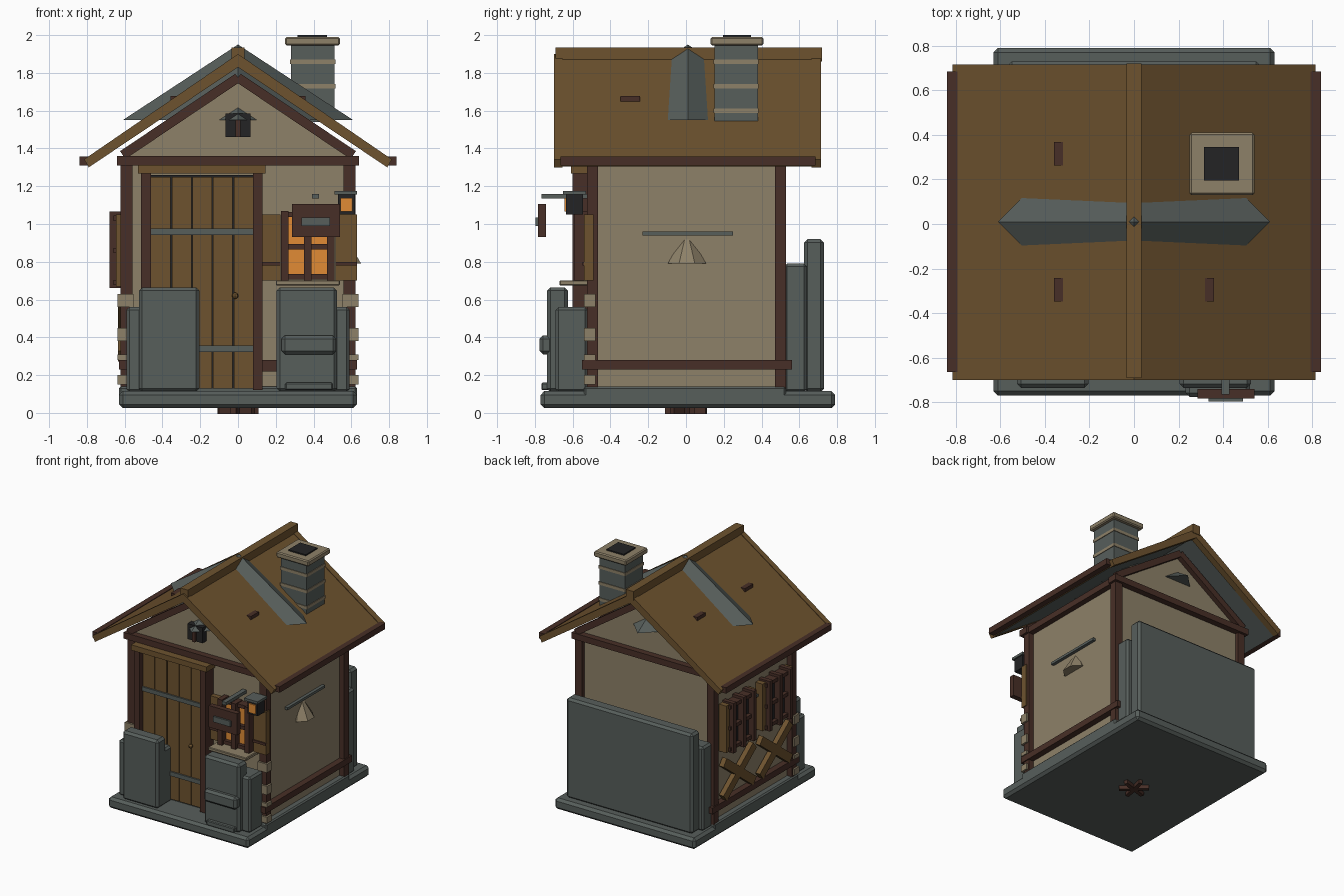
import bpy, bmesh, math
from mathutils import Vector


def material(name, rgb):
    m = bpy.data.materials.new(name)
    m.diffuse_color = (*rgb, 1)
    return m


STONE = material("grey stone", (0.095, 0.112, 0.105))
PLASTER = material("tan plaster", (0.27, 0.22, 0.14))
WOOD = material("brown wood", (0.155, 0.086, 0.028))
DARK = material("dark timber", (0.064, 0.028, 0.020))
GLOW = material("orange glow", (0.75, 0.26, 0.035))
BLACK = material("black", (0.017, 0.017, 0.018))


def finish(bm, name, mat, bevel=0):
    bmesh.ops.recalc_face_normals(bm, faces=bm.faces)
    me = bpy.data.meshes.new(name)
    bm.to_mesh(me)
    bm.free()
    me.materials.append(mat)
    ob = bpy.data.objects.new(name, me)
    bpy.context.collection.objects.link(ob)
    if bevel:
        mod = ob.modifiers.new("bevel", 'BEVEL')
        mod.width = bevel
        mod.segments = 1
    return ob


def box(name, x0, x1, y0, y1, z0, z1, mat, bevel=0):
    bm = bmesh.new()
    bmesh.ops.create_cube(bm, size=1)
    for v in bm.verts:
        v.co = ((x0 + x1) / 2 + v.co.x * (x1 - x0), (y0 + y1) / 2 + v.co.y * (y1 - y0),
                (z0 + z1) / 2 + v.co.z * (z1 - z0))
    return finish(bm, name, mat, bevel)


def profile(name, pts, y0, y1, mat):
    """Extrude an xz outline along y."""
    bm = bmesh.new()
    f = bm.faces.new([bm.verts.new((x, y0, z)) for x, z in pts])
    ext = bmesh.ops.extrude_face_region(bm, geom=[f])
    for v in ext["geom"]:
        if isinstance(v, bmesh.types.BMVert):
            v.co.y = y1
    return finish(bm, name, mat)


def beam(name, p, q, w, d, mat):
    """Square bar from p to q."""
    p, q = Vector(p), Vector(q)
    ob = box(name, -w / 2, w / 2, -d / 2, d / 2, -(q - p).length / 2, (q - p).length / 2, mat)
    ob.rotation_mode = 'QUATERNION'
    ob.rotation_quaternion = (q - p).to_track_quat('Z', 'X')
    ob.location = (p + q) / 2
    return ob


def cone(name, r, n, z0, z1, x, y, mat, turn=0):
    bm = bmesh.new()
    bmesh.ops.create_cone(bm, cap_ends=True, segments=n, radius1=r, radius2=0, depth=z1 - z0)
    ob = finish(bm, name, mat)
    ob.location = (x, y, (z0 + z1) / 2)
    ob.rotation_euler.z = turn
    return ob


# Foundation
box("base_slab", -0.63, 0.63, -0.77, 0.79, 0.025, 0.115, STONE, 0.02)
box("base_step", -0.63, 0.63, -0.54, 0.53, 0.04, 0.14, STONE, 0.01)
for a in range(3):
    t = a * math.pi / 3 + 0.3
    c, s = 0.11 * math.cos(t), 0.11 * math.sin(t)
    beam("base_underside_lump", (-c, -s, 0.015), (c, s, 0.015), 0.04, 0.03, DARK)

# Walls with gables, posts and rails
profile("plaster_walls", [(-0.58, 0.12), (0.58, 0.12), (0.58, 1.37), (0, 1.78), (-0.58, 1.37)],
        -0.5, 0.5, PLASTER)
for s in (-1, 1):
    for y in (-0.495, 0.5):
        box("corner_post", s * 0.59 - 0.032, s * 0.59 + 0.032, y - 0.03, y + 0.03, 0.13, 1.32, DARK)
        beam("gable_rafter", (s * 0.61, y * 1.04, 1.365), (0, y * 1.04, 1.775), 0.05, 0.04, DARK)
    box("side_low_rail", s * 0.595 - 0.035, s * 0.595 + 0.035, -0.55, 0.56, 0.23, 0.28, DARK)
    box("side_top_beam", s * 0.595 - 0.03, s * 0.595 + 0.03, -0.53, 0.53, 1.31, 1.36, DARK)
for y in (-0.51, 0.51):
    box("gable_tie_beam", -0.64, 0.64, y - 0.04, y + 0.04, 1.31, 1.36, DARK)
    box("low_rail", -0.58, 0.58, y - 0.025, y + 0.025, 0.22, 0.28, DARK)

# Roof: slopes with slate undersides, barge boards, eave boards, pegs
for s in (-1, 1):
    roof = profile("roof_slope", [(0, 1.895), (s * 0.81, 1.34), (s * 0.79, 1.305), (0, 1.845)],
                   -0.665, 0.675, WOOD)
    roof.data.materials.append(STONE)
    for p in roof.data.polygons:
        if p.normal.z < -0.75:
            p.material_index = 1
    for y0, y1 in ((-0.7, -0.655), (0.665, 0.715)):
        profile("barge_board", [(0, 1.9), (s * 0.815, 1.342), (s * 0.79, 1.3), (0, 1.83)], y0, y1, WOOD)
    box("eave_board", s * 0.815 - 0.023, s * 0.815 + 0.023, -0.665, 0.685, 1.31, 1.358, DARK)
    for y in (-0.295, 0.315):
        box("roof_peg", s * 0.333 - 0.025, s * 0.333 + 0.025, y - 0.052, y + 0.052, 1.63, 1.677, DARK)
box("ridge_beam", -0.034, 0.034, -0.69, 0.72, 1.86, 1.935, WOOD)
cone("slate_hip", 0.61, 4, 1.55, 1.95, 0, 0.01, STONE)

# Chimney
box("chimney_stack", 0.28, 0.51, 0.15, 0.38, 1.54, 1.96, STONE)
for z in (1.60, 1.73, 1.86):
    box("chimney_band", 0.275, 0.515, 0.145, 0.385, z - 0.012, z + 0.012, PLASTER)
box("chimney_cap", 0.25, 0.54, 0.13, 0.41, 1.945, 1.99, PLASTER, 0.008)
box("chimney_flue", 0.315, 0.47, 0.195, 0.345, 1.96, 2.0, BLACK)

# Gable vent
box("vent_box", -0.067, 0.067, -0.55, -0.49, 1.46, 1.585, BLACK)
box("vent_bar", -0.012, 0.012, -0.57, -0.5, 1.46, 1.55, DARK)

# Door
box("door_backing", -0.47, 0.09, -0.54, -0.49, 0.13, 1.26, BLACK)
for i in range(5):
    x = -0.46 + i * 0.1095
    box("door_plank", x, x + 0.103, -0.56, -0.5, 0.13, 1.25, WOOD)
for z in (0.34, 0.96):
    box("door_strap", -0.46, 0.08, -0.572, -0.55, z - 0.017, z + 0.017, STONE)
for x in (-0.487, 0.105):
    box("door_jamb", x - 0.026, x + 0.026, -0.6, -0.49, 0.12, 1.27, DARK)
box("door_lintel", -0.53, 0.145, -0.61, -0.49, 1.268, 1.312, WOOD)
bpy.ops.mesh.primitive_uv_sphere_add(segments=8, ring_count=6, radius=0.017, location=(-0.015, -0.585, 0.62))
bpy.context.object.name = "door_knob"
bpy.context.object.data.materials.append(WOOD)

# Front window and shutters
box("window_pane", 0.25, 0.49, -0.535, -0.49, 0.71, 1.05, GLOW)
for x in (0.248, 0.37, 0.492):
    box("window_upright", x - 0.02, x + 0.02, -0.59, -0.5, 0.7, 1.07, DARK)
for z in (0.72, 0.88, 1.05):
    box("window_rail", 0.23, 0.51, -0.565, -0.5, z - 0.014, z + 0.014, DARK)
box("window_sill", 0.2, 0.54, -0.67, -0.5, 0.675, 0.702, PLASTER, 0.005)
for x0, x1 in ((0.131, 0.225), (0.515, 0.63)):
    box("window_shutter", x0, x1, -0.54, -0.49, 0.7, 1.05, WOOD)
    box("shutter_band", x0, x1, -0.549, -0.5, 0.78, 0.8, DARK)

# Corner stones
for s in (-1, 1):
    for z0, z1 in ((0.56, 0.63), (0.38, 0.45), (0.28, 0.31), (0.15, 0.2)):
        box("corner_stone", s * 0.595 - 0.042, s * 0.595 + 0.042, -0.54, -0.478, z0, z1, PLASTER)

# Stone plinth walls, front and back
for s in (-1, 1):
    x = s * 0.365
    box("front_plinth", x - 0.16, x + 0.16, -0.735, -0.625, 0.11, 0.665, STONE, 0.018)
    x = s * 0.4
    box("front_plinth_inner", x - 0.19, x + 0.19, -0.69, -0.52, 0.11, 0.56, STONE, 0.015)
box("stone_shelf", 0.23, 0.52, -0.775, -0.7, 0.31, 0.41, STONE, 0.018)
box("stone_foot", 0.25, 0.5, -0.765, -0.7, 0.12, 0.16, STONE, 0.006)
box("back_plinth", -0.565, 0.565, 0.625, 0.73, 0.11, 0.92, STONE, 0.018)
box("back_plinth_inner", -0.6, 0.6, 0.52, 0.64, 0.11, 0.79, STONE, 0.015)

# Hanging sign
box("sign_bracket", 0.392, 0.428, -0.765, -0.49, 1.135, 1.16, STONE)
box("sign_board", 0.285, 0.54, -0.783, -0.74, 0.93, 1.105, DARK)
box("sign_plate", 0.335, 0.488, -0.797, -0.78, 0.99, 1.035, STONE)

# Lantern
box("lantern_body", 0.53, 0.62, -0.635, -0.545, 1.05, 1.155, BLACK)
box("lantern_glow", 0.543, 0.607, -0.644, -0.63, 1.065, 1.138, GLOW)
box("lantern_cap", 0.51, 0.63, -0.65, -0.53, 1.155, 1.175, STONE)

# Ornaments on the side walls
for s in (-1, 1):
    box("wall_ledge", s * 0.585 - 0.02, s * 0.585 + 0.02, -0.23, 0.25, 0.94, 0.96, STONE)
cone("wall_spike", 0.11, 8, 0.79, 0.97, 0.55, 0.005, PLASTER, math.pi / 8)

# Left wall: two dark windows above crossed braces
for yc in (0.215, -0.25):
    box("side_window_pane", -0.63, -0.57, yc - 0.14, yc + 0.14, 0.67, 1.04, BLACK)
    for d in (-0.13, 0, 0.13):
        box("side_window_upright", -0.68, -0.58, yc + d - 0.018, yc + d + 0.018, 0.66, 1.065, DARK)
    for z in (0.69, 0.86, 1.03):
        box("side_window_rail", -0.66, -0.58, yc - 0.16, yc + 0.16, z - 0.014, z + 0.014, DARK)
    for d in (-0.168, 0.168):
        box("side_shutter", -0.645, -0.58, yc + d - 0.022, yc + d + 0.022, 0.67, 1.05, WOOD)
    for k in (-1, 1):
        beam("cross_brace", (-0.615, yc - k * 0.19, 0.3), (-0.615, yc + k * 0.19, 0.59), 0.07, 0.04, WOOD)
